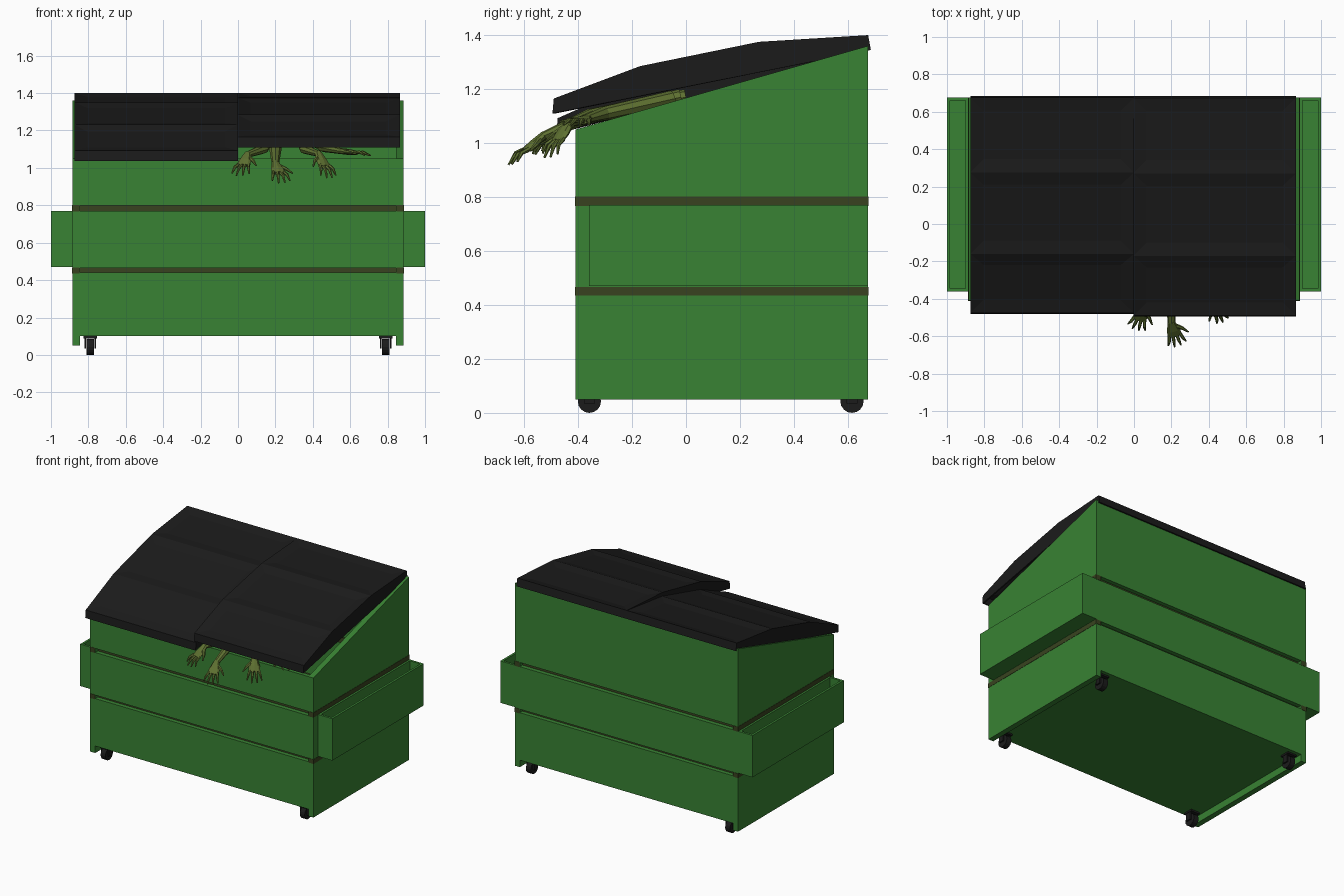
import bpy, bmesh, math
from mathutils import Vector

if "Cube" in bpy.data.objects:
    bpy.data.objects.remove(bpy.data.objects["Cube"])


def material(name, rgb):
    m = bpy.data.materials.new(name)
    m.diffuse_color = (*rgb, 1)
    m.use_nodes = True
    m.node_tree.nodes["Principled BSDF"].inputs["Base Color"].default_value = m.diffuse_color
    return m


GREEN = material("green_paint", (0.04, 0.225, 0.033))
BROWN = material("dark_band", (0.04, 0.055, 0.014))
BLACK = material("black_plastic", (0.011, 0.011, 0.011))
SKIN = material("olive_skin", (0.11, 0.16, 0.03))


def finish(name, bm, mat):
    bmesh.ops.recalc_face_normals(bm, faces=bm.faces)
    me = bpy.data.meshes.new(name)
    bm.to_mesh(me)
    bm.free()
    me.materials.append(mat)
    ob = bpy.data.objects.new(name, me)
    bpy.context.collection.objects.link(ob)
    return ob


def add_prism(bm, x0, x1, yz):
    """Extrude a y/z outline from x0 to x1."""
    a = [bm.verts.new((x0, y, z)) for y, z in yz]
    b = [bm.verts.new((x1, y, z)) for y, z in yz]
    bm.faces.new(a)
    bm.faces.new(b[::-1])
    n = len(yz)
    return [bm.faces.new((a[i], a[(i + 1) % n], b[(i + 1) % n], b[i])) for i in range(n)]


def add_box(bm, x0, x1, y0, y1, z0, z1):
    add_prism(bm, x0, x1, [(y0, z0), (y1, z0), (y1, z1), (y0, z1)])


def boxes(name, mat, *dims):
    bm = bmesh.new()
    for d in dims:
        add_box(bm, *d)
    return finish(name, bm, mat)


F, B, W, T = -0.41, 0.675, 0.885, 0.04   # front, back, half width, wall
I = W - T

# Body: floor, and front and back walls split into panels by recessed slots
boxes("floor", GREEN, (-I, I, F, B, 0.10, 0.12))
for name, y0, y1, top in (("front_panels", F, F + 0.03, 1.05), ("back_panels", B - 0.03, B, 1.35)):
    boxes(name, GREEN, *[(-I, I, y0, y1, a, b) for a, b in ((0.10, 0.44), (0.465, 0.77), (0.80, top))])
boxes("slot_backing", BROWN,
      *[(-I, I, y, y + 0.01, z, z + 0.04) for y in (F + 0.03, B - 0.04) for z in (0.432, 0.765)])

for side, s in (("left", -1), ("right", 1)):
    # Sloped side wall reaching below the floor
    bm = bmesh.new()
    add_prism(bm, s * I, s * W, [(F, 0.05), (B, 0.05), (B, 1.36), (F, 1.05)])
    finish(side + "_wall", bm, GREEN)
    # Dark bands wrapping the wall
    e = 0.002
    boxes(side + "_bands", BROWN, *[(s * (I + e), s * (W + e), F - e, B + e, a, b)
                                    for a, b in ((0.435, 0.467), (0.767, 0.802))])
    # Open-topped lifting pocket
    y0, y1, z0, z1, t = -0.36, B, 0.47, 0.77, 0.016
    boxes(side + "_lift_pocket", GREEN,
          (s * W, s, y0, y1, z0, z0 + t),
          (s * (1 - t), s, y0, y1, z0 + t, z1),
          (s * W, s * (W + t), y0, y1, z0 + t, z1),
          (s * (W + t), s * (1 - t), y0, y0 + t, z0 + t, z1),
          (s * (W + t), s * (1 - t), y1 - t, y1, z0 + t, z1))
    # Casters
    for end, y in (("front", -0.358), ("back", 0.615)):
        x, r = s * 0.79, 0.043
        bm = bmesh.new()
        add_prism(bm, x - 0.019, x + 0.019,
                  [(y + r * math.cos(k * math.pi / 8), r + r * math.sin(k * math.pi / 8)) for k in range(16)])
        finish(f"{end}_{side}_wheel", bm, BLACK)
        boxes(f"{end}_{side}_fork", BLACK,
              (x - 0.035, x + 0.035, y - 0.035, y + 0.035, 0.088, 0.10),
              *[(x + k * 0.022, x + k * 0.032, y - 0.02, y + 0.02, 0.035, 0.088) for k in (-1, 1)])


# Lids: curved shells with shallow inset panels; the right one is pushed up
def lid(name, x0, x1, drop):
    outline = [(0.675, 1.40), (0.27, 1.375), (-0.17, 1.285), (-0.49, 1.165), (-0.495, 1.11), (0.685, 1.345)]
    pts = [(0.685 + (y - 0.685) * (1 - 0.2 * drop), z + drop * (y - 0.685)) for y, z in outline]
    bm = bmesh.new()
    sides = add_prism(bm, x0, x1, pts)
    bmesh.ops.recalc_face_normals(bm, faces=bm.faces)
    bmesh.ops.inset_individual(bm, faces=sides[:3], thickness=0.1, depth=-0.012)
    bmesh.ops.delete(bm, geom=[sides[4]], context='FACES')
    ob = finish(name, bm, BLACK)
    m = ob.modifiers.new("thickness", 'SOLIDIFY')
    m.thickness = 0.012


lid("left_lid", -0.875, 0.0, 0.062)
lid("right_lid", -0.003, 0.865, 0.0)


# Arms reaching out from under the raised lid
def tube(bm, rings, sides=8):
    """Skin a path of (centre, half width, half thickness)."""
    loops = []
    for i, (c, w, h) in enumerate(rings):
        t = (rings[min(i + 1, len(rings) - 1)][0] - rings[max(i - 1, 0)][0]).normalized()
        u = t.cross(Vector((0, 0, 1))).normalized()
        n = u.cross(t)
        loops.append([bm.verts.new(c + u * w * math.cos(a) + n * h * math.sin(a))
                      for a in (2 * math.pi * k / sides for k in range(sides))])
    for a, b in zip(loops, loops[1:]):
        for k in range(sides):
            bm.faces.new((a[k], a[(k + 1) % sides], b[(k + 1) % sides], b[k]))
    bm.faces.new(loops[0])
    bm.faces.new(loops[-1][::-1])


def arm(name, path, direction, thumb):
    bm = bmesh.new()
    p = [Vector(v) for v in path]
    d = Vector(direction).normalized()
    u = d.cross(Vector((0, 0, 1))).normalized()
    n = u.cross(d)
    w = p[-1]
    tube(bm, [(p[0], 0.035, 0.03), (p[1], 0.033, 0.026), (w, 0.02, 0.016)])
    tube(bm, [(w - d * 0.01, 0.019, 0.016), (w + d * 0.05, 0.036, 0.016), (w + d * 0.088, 0.038, 0.011)])
    for i, length in enumerate((0.072, 0.085, 0.088, 0.07)):
        k = i - 1.5
        a = w + d * 0.078 + u * k * 0.019
        f = (d + u * k * 0.2).normalized()
        tube(bm, [(a, 0.0095, 0.0095), (a + f * length * 0.5 + n * 0.008, 0.0085, 0.0085),
                  (a + f * length - n * 0.006, 0.004, 0.004)], 6)
    a = w + d * 0.025 + u * thumb * 0.02
    f = (d * 0.7 + u * thumb * 0.75).normalized()
    tube(bm, [(a, 0.012, 0.011), (a + f * 0.04, 0.0095, 0.009), (a + f * 0.075 + d * 0.012, 0.004, 0.004)], 6)
    finish(name, bm, SKIN)


arm("arm_1", [(0.18, -0.05, 1.165), (0.13, -0.35, 1.10), (0.05, -0.45, 1.07)], (-0.2, -0.55, -0.5), -1)
arm("arm_2", [(0.20, 0.0, 1.17), (0.20, -0.36, 1.10), (0.20, -0.53, 1.025)], (0.22, -0.78, -0.62), -1)
arm("arm_3", [(0.34, -0.02, 1.17), (0.36, -0.35, 1.10), (0.43, -0.43, 1.075)], (0.3, -0.42, -0.6), 1)
arm("arm_4", [(0.38, -0.05, 1.165), (0.46, -0.30, 1.11), (0.55, -0.37, 1.09)], (0.85, -0.22, -0.1), 1)
